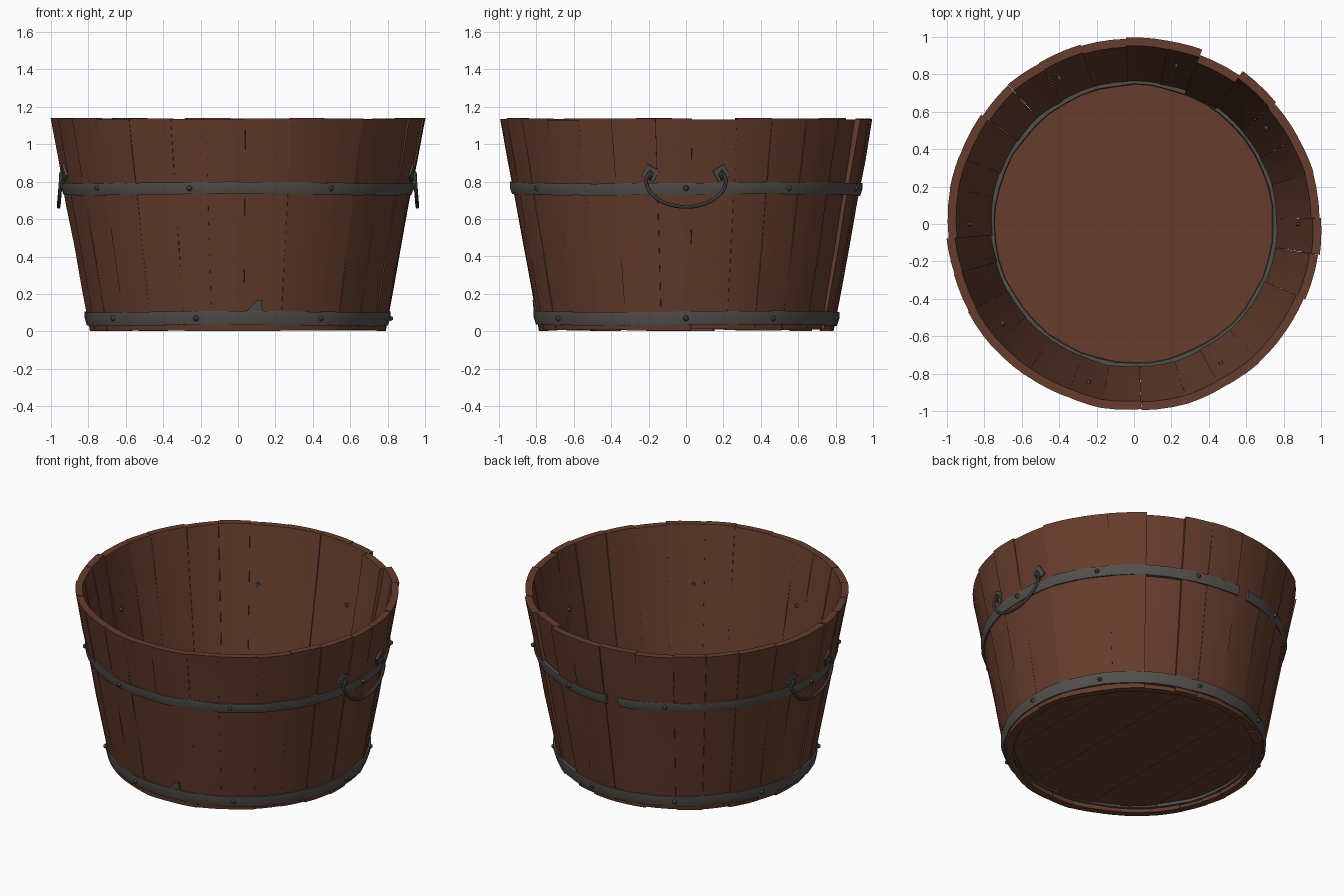
import bpy, bmesh, math, random
from mathutils import Vector, Matrix

if "Cube" in bpy.data.objects:
    bpy.data.objects.remove(bpy.data.objects["Cube"])

random.seed(7)
H, R0, R1, T = 1.14, 0.788, 0.996, 0.045   # height, bottom / top radius, stave thickness


def material(name, rgb):
    m = bpy.data.materials.new(name)
    m.diffuse_color = (*rgb, 1)
    m.use_nodes = True
    m.node_tree.nodes["Principled BSDF"].inputs["Base Color"].default_value = m.diffuse_color
    return m


WOOD = material("brown wood", (0.132, 0.046, 0.026))
IRON = material("dark iron", (0.088, 0.078, 0.070))


def finish(bm, name, mat, angle=30):
    bmesh.ops.recalc_face_normals(bm, faces=bm.faces[:])
    me = bpy.data.meshes.new(name)
    bm.to_mesh(me)
    bm.free()
    ob = bpy.data.objects.new(name, me)
    bpy.context.collection.objects.link(ob)
    me.materials.append(mat)
    bpy.ops.object.select_all(action='DESELECT')
    ob.select_set(True)
    bpy.context.view_layer.objects.active = ob
    bpy.ops.object.shade_smooth_by_angle(angle=math.radians(angle))
    return ob


def wall(z):
    return R0 + (R1 - R0) * z / H


def polar(r, a, z):
    return Vector((r * math.cos(a), r * math.sin(a), z))


def loft(bm, rings, closed=False):
    """Skin a list of equal-length point rings."""
    vs = [[bm.verts.new(p) for p in ring] for ring in rings]
    n = len(vs[0])
    for i in range(len(vs) if closed else len(vs) - 1):
        a, b = vs[i], vs[(i + 1) % len(vs)]
        for j in range(n):
            bm.faces.new((a[j], a[(j + 1) % n], b[(j + 1) % n], b[j]))
    if not closed:
        bm.faces.new(vs[0])
        bm.faces.new(vs[-1])


# Staves: slightly uneven tapered boards around the tub
N = 28
edges = [math.radians(-99.5 + 360 / N * i + random.uniform(-1.6, 1.6)) for i in range(N)]
edges.append(edges[0] + 2 * math.pi)
bm = bmesh.new()
for i in range(N):
    gap = random.choice((0.0, 0.0, 0.0, 0.0015))
    a0, a1 = edges[i] - 0.0005 + gap, edges[i + 1] + 0.0005 - gap
    mid = math.degrees((a0 + a1) / 2) % 360
    notch = 0.028 if abs(mid - 57) < 6.5 else 0.0      # one sunken stave
    shift = random.uniform(-0.005, 0.005) - notch
    top = H - random.uniform(0, 0.010)
    low = random.uniform(0, 0.012)
    tilt = random.uniform(-0.005, 0.005)
    rings = []
    for k in range(6):
        z = low + (top - low) * k / 5
        wob = random.uniform(-0.003, 0.003)
        outer, inner = [], []
        for s in (0, 0.33, 0.67, 1):
            a = a0 + (a1 - a0) * s
            r = wall(z) + shift * (0.4 + 0.6 * k / 5) + wob + tilt * (2 * s - 1)
            outer.append(polar(r, a, z))
            inner.append(polar(r - T, a, z))
        rings.append(outer + inner[::-1])
    loft(bm, rings)
finish(bm, "staves", WOOD)

# Floor planks running front to back
bm = bmesh.new()
seams = [-0.756, -0.57, -0.40, -0.24, 0.0, 0.19, 0.385, 0.55, 0.756]
RF = 0.76
for i, (x0, x1) in enumerate(zip(seams, seams[1:])):
    xs = [x0 + (x1 - x0) * t / 5 for t in range(6)]
    out = [(x, math.sqrt(RF * RF - x * x)) for x in xs]
    out += [(x, -y) for x, y in out[::-1]]
    dz = 0.003 * (-1) ** i + random.uniform(-0.001, 0.001)
    loft(bm, [[(x, y, z + dz) for x, y in out] for z in (0.047, 0.083)])
finish(bm, "floor_planks", WOOD)


# Iron hoops with a slightly wavy hammered shape
def hoop(name, z0, z1, inset, proud, start, sweep, closed):
    bm = bmesh.new()
    n = 48
    rings = []
    for i in range(n if closed else n + 1):
        a = math.radians(start + sweep * i / n)
        d = random.uniform(-0.004, 0.004)
        dz = 0.004 * math.sin(3 * a) + random.uniform(-0.002, 0.002)
        rings.append([polar(wall(z0) + proud + d, a, z0 + dz),
                      polar(wall((z0 + z1) / 2) + proud + 0.005 + d, a, (z0 + z1) / 2 + dz),
                      polar(wall(z1) + proud + d, a, z1 + dz),
                      polar(wall(z1) - inset + d, a, z1 + dz),
                      polar(wall(z0) - inset + d, a, z0 + dz)])
    loft(bm, rings, closed)
    finish(bm, name, IRON, 40)


hoop("upper_hoop", 0.730, 0.794, 0.012, 0.009, 98.5, 355, False)
hoop("lower_hoop", 0.033, 0.106, 0.062, 0.010, 0, 360, True)

# Nails: small heads outside, points showing inside
bm = bmesh.new()
for z, angles in ((0.765, (0, 36, 75, 117, 180, 217, 254, 302)),
                  (0.07, (0, 35, 80, 120, 160, 215, 254, 303))):
    for deg in angles:
        a = math.radians(deg)
        rot = Matrix.Rotation(a, 4, 'Z') @ Matrix.Rotation(math.pi / 2, 4, 'Y')
        r = wall(z)
        bmesh.ops.create_cone(bm, cap_ends=True, segments=6, radius1=0.017, radius2=0.008,
                              depth=0.016, matrix=Matrix.Translation(polar(r + 0.019, a, z)) @ rot)
        bmesh.ops.create_cone(bm, cap_ends=True, segments=6, radius1=0.012, radius2=0.012,
                              depth=0.08, matrix=Matrix.Translation(polar(r - 0.022, a, z)) @ rot)
finish(bm, "nails", IRON)

# Bent scrap of iron above the lower hoop at the front
bm = bmesh.new()
tri = [(0.04, 0.10), (0.13, 0.10), (0.125, 0.17), (0.10, 0.165)]
loft(bm, [[(x, -math.sqrt((wall(z) + o) ** 2 - x * x), z) for x, z in tri] for o in (0.0, 0.008)])
finish(bm, "iron_scrap", IRON)


# Handles: diamond plates, eyelets and a hanging bail on each side
def tube(bm, pts, r, n=8, closed=False):
    rings = []
    for i, p in enumerate(pts):
        if closed:
            d = pts[(i + 1) % len(pts)] - pts[i - 1]
        else:
            d = pts[min(i + 1, len(pts) - 1)] - pts[max(i - 1, 0)]
        d.normalize()
        u = Vector((1, 0, 0)) if abs(d.x) < 0.8 else Vector((0, 1, 0))
        u = (u - d * u.dot(d)).normalized()
        v = d.cross(u)
        rings.append([p + r * (u * math.cos(2 * math.pi * k / n) + v * math.sin(2 * math.pi * k / n))
                      for k in range(n)])
    loft(bm, rings, closed)


for side, label in ((1, "right"), (-1, "left")):
    bm = bmesh.new()
    for s in (-1, 1):
        y, z = 0.19 * s, 0.845
        base = math.sqrt(wall(z) ** 2 - y * y)
        turn = Matrix.Rotation(math.asin(y / wall(z)), 4, 'Z') @ Matrix.Rotation(0.18, 4, 'Y')
        plate = (Matrix.Translation((base + 0.003, y, z)) @ turn
                 @ Matrix.Rotation(math.radians(30 * s), 4, 'X') @ Matrix.Diagonal((0.014, 0.072, 0.072, 1)))
        bmesh.ops.create_cube(bm, size=1, matrix=plate)
        tube(bm, [Vector((base + 0.008 + 0.018 * math.cos(t), y, z - 0.01 + 0.022 * math.sin(t)))
                  for t in [2 * math.pi * k / 10 for k in range(10)]], 0.007, 6, True)
    path = []
    for k in range(25):
        t = math.pi * k / 24
        path.append(Vector((0.945 + 0.012 * math.sin(t), -0.215 * math.cos(t), 0.81 - 0.145 * math.sin(t))))
    hook = [Vector((0.942, 0.175, 0.835)), Vector((0.943, 0.20, 0.84))]
    ends = [Vector((p.x, -p.y, p.z)) for p in hook]
    tube(bm, ends + path + hook[::-1], 0.010)
    if side < 0:
        bmesh.ops.scale(bm, vec=(-1, 1, 1), verts=bm.verts[:])
    finish(bm, label + "_handle", IRON, 40)
